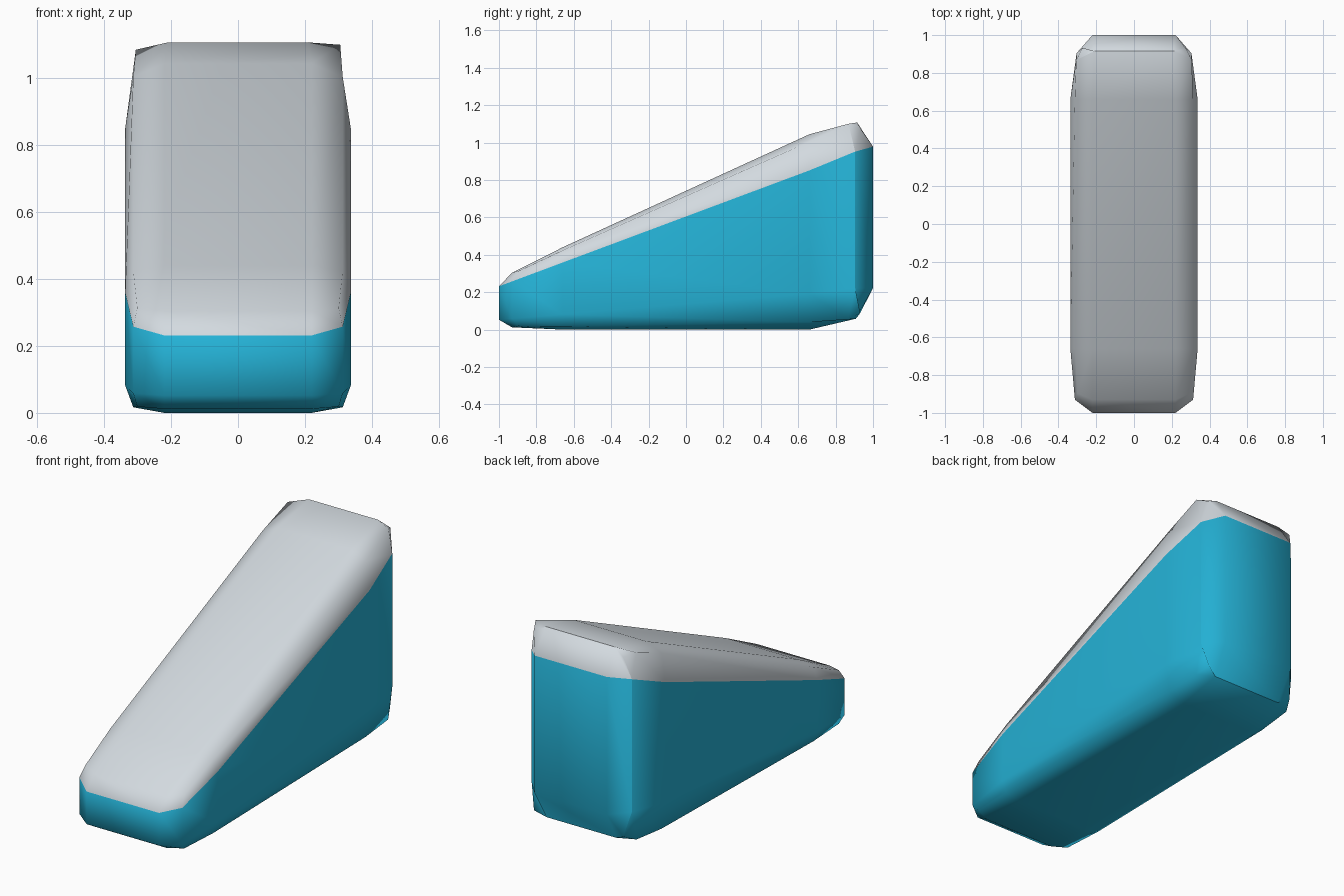
import bpy, bmesh

if "Cube" in bpy.data.objects:
    bpy.data.objects.remove(bpy.data.objects["Cube"])


def material(name, rgb):
    m = bpy.data.materials.new(name)
    m.diffuse_color = (*rgb, 1)
    m.use_nodes = True
    m.node_tree.nodes["Principled BSDF"].inputs["Base Color"].default_value = m.diffuse_color
    return m


def height(y):
    # Sloping top of the wedge, low at the front and high at the back
    return 0.742 + 0.458 * y


# Gridded cube, three panels per side
bm = bmesh.new()
bmesh.ops.create_cube(bm, size=2)
bmesh.ops.subdivide_edges(bm, edges=bm.edges[:], cuts=2, use_grid_fill=True)

# Back rim gets one extra rounding segment later
def on_rim(v):
    return v.co.y > 0.9 and sum(abs(c) > 0.9 for c in v.co) >= 2

rim = [e for e in bm.edges if all(on_rim(v) for v in e.verts)]

# Shape the cube into a soft-edged wedge
for v in bm.verts:
    outer = [abs(c) > 0.9 for c in v.co]
    sx, sy, sz = [1 if c > 0 else -1 for c in v.co]
    n = sum(outer)
    back = outer[1] and sy > 0
    f = {1: 1.0, 2: 0.83 if back else 0.794, 3: 0.73 if back else 0.693}.get(n, 0)
    x = sx * (0.22 + 0.117 * f * outer[0])
    y = sy * (0.66 + 0.34 * f * outer[1])
    z = height(y) * (0.5 + sz * (0.315 + 0.185 * f * outer[2]))
    v.co = (x, y, z)

bmesh.ops.bevel(bm, geom=rim, offset=0.04, segments=1, affect='EDGES',
                clamp_overlap=True)
bmesh.ops.recalc_face_normals(bm, faces=bm.faces[:])

# Pale cap above the seam, blue body below
for f in bm.faces:
    f.smooth = True
    c = f.calc_center_median()
    f.material_index = 1 if c.z > 0.817 * height(c.y) else 0

mesh = bpy.data.meshes.new("wedge_block")
bm.to_mesh(mesh)
bm.free()
mesh.materials.append(material("bright blue", (0.018, 0.45, 0.68)))
mesh.materials.append(material("pale grey", (0.65, 0.70, 0.74)))
obj = bpy.data.objects.new("wedge_block", mesh)
bpy.context.collection.objects.link(obj)
